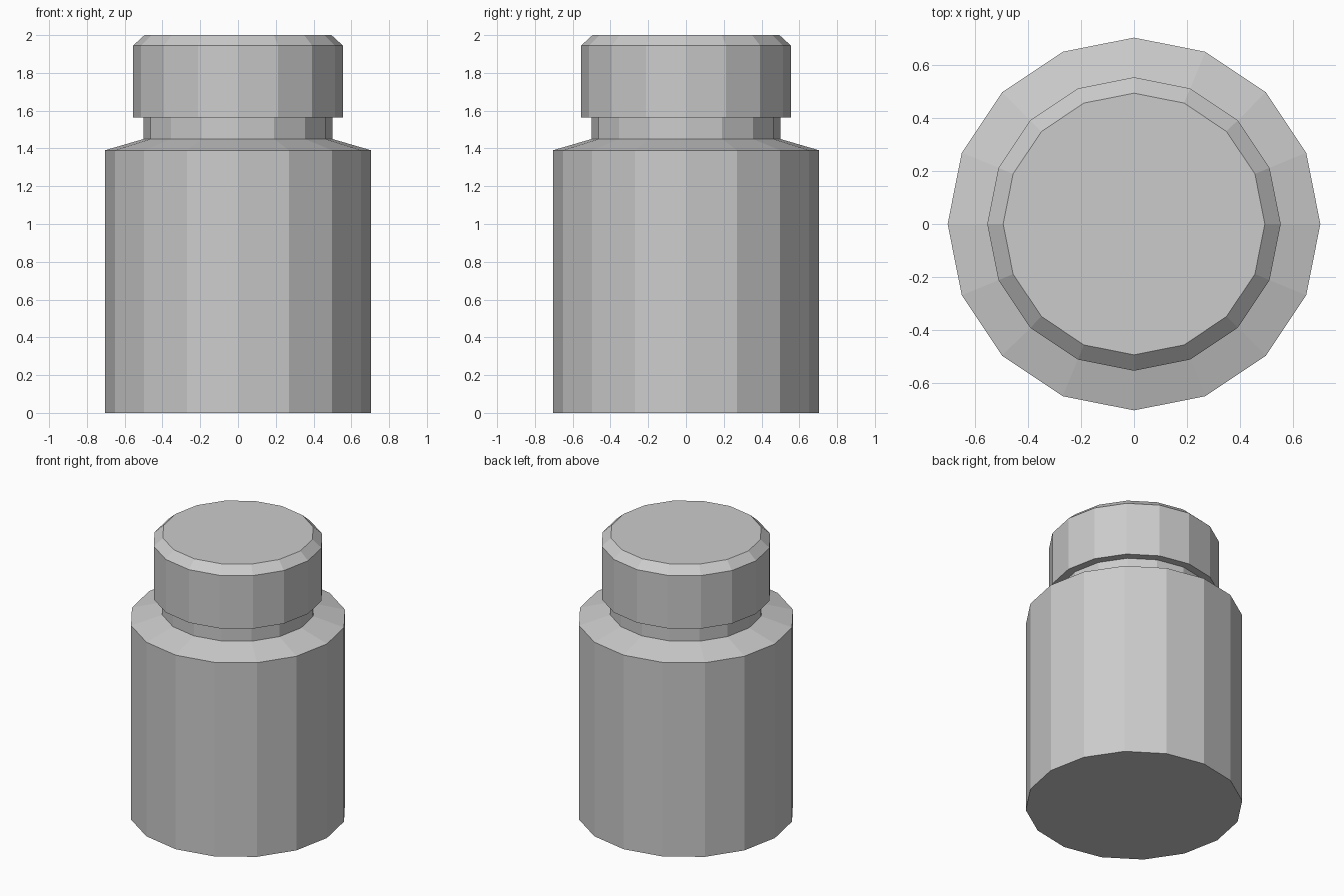
import bpy, bmesh
from math import cos, sin, tau

if "Cube" in bpy.data.objects:
    bpy.data.objects.remove(bpy.data.objects["Cube"])

SIDES = 16


def lathe(name, profile, close_bottom=False, close_top=False):
    """Revolve (radius, z) points around z into a flat-shaded object."""
    bm = bmesh.new()
    rings = [[bm.verts.new((r * cos(tau * i / SIDES), r * sin(tau * i / SIDES), z))
              for i in range(SIDES)] for r, z in profile]
    for low, high in zip(rings, rings[1:]):
        for i in range(SIDES):
            j = (i + 1) % SIDES
            bm.faces.new((low[i], low[j], high[j], high[i]))
    if close_bottom:
        bm.faces.new(rings[0][::-1])
    if close_top:
        bm.faces.new(rings[-1])
    mesh = bpy.data.meshes.new(name)
    bm.to_mesh(mesh)
    bm.free()
    obj = bpy.data.objects.new(name, mesh)
    bpy.context.collection.objects.link(obj)
    return obj


# Jar body: straight wall, sloping shoulder and neck, running up to the lid
lathe("jar_body", [(0.705, 0), (0.705, 1.39), (0.5, 1.45), (0.5, 1.565)],
      close_bottom=True)

# Lid: overhanging underside, wall and bevelled top
lathe("lid", [(0.5, 1.565), (0.555, 1.565), (0.555, 1.945), (0.495, 2.0)],
      close_top=True)
